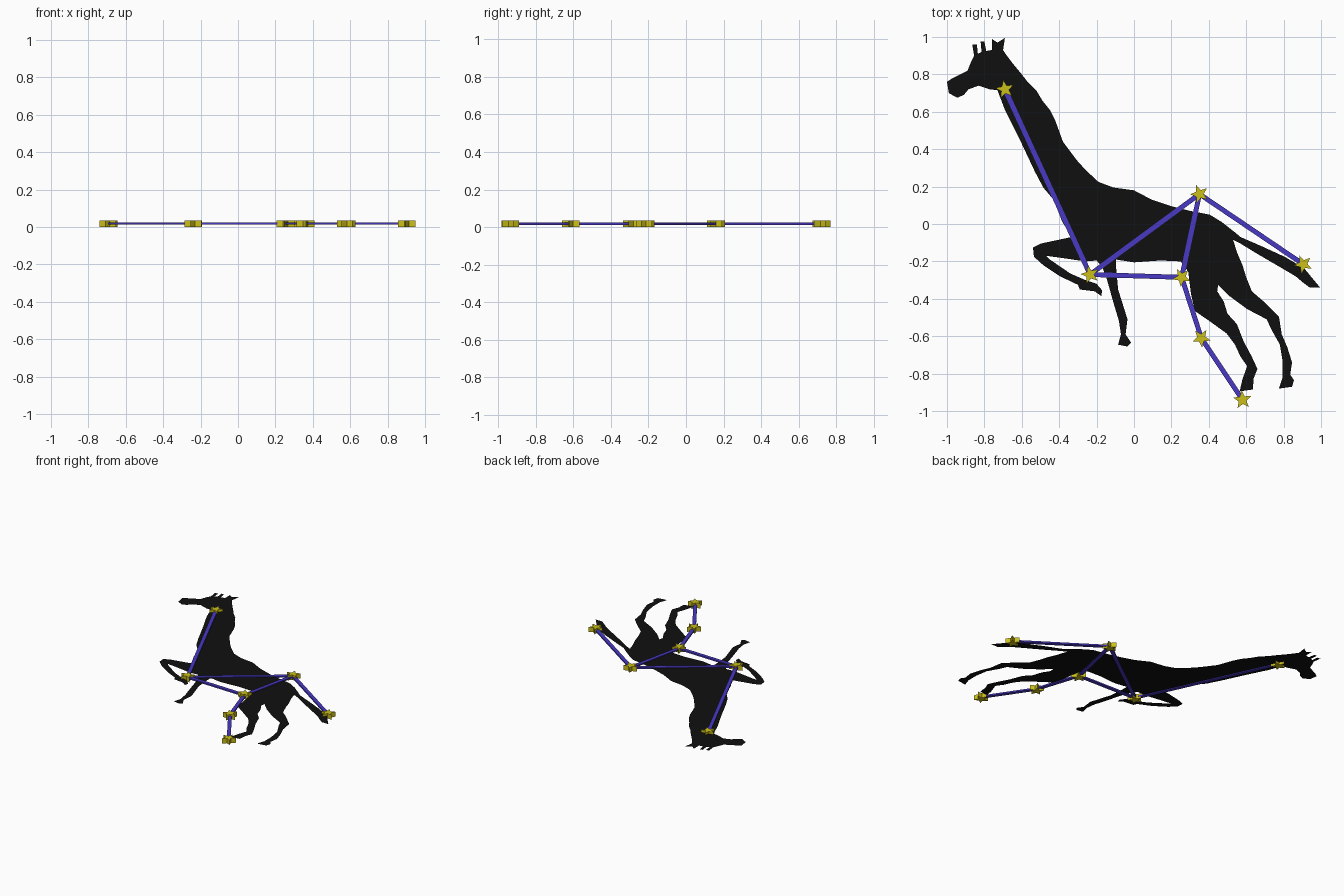
import bpy, bmesh, math
from mathutils import Vector

if "Cube" in bpy.data.objects:
    bpy.data.objects.remove(bpy.data.objects["Cube"])

MID = 0.018      # height of the flat silhouette and the centre of bars and stars


def material(name, colour):
    m = bpy.data.materials.new(name)
    m.diffuse_color = (*colour, 1)
    m.use_nodes = True
    m.node_tree.nodes["Principled BSDF"].inputs["Base Color"].default_value = m.diffuse_color
    return m


BLACK = material("black", (0.005, 0.005, 0.005))
BLUE = material("blue", (0.065, 0.04, 0.55))
YELLOW = material("yellow", (0.6, 0.52, 0.01))


def flat_shape(name, points, mat, z=MID, depth=0):
    """Flat polygon facing up; extruded downwards evenly around z if depth is given."""
    bm = bmesh.new()
    face = bm.faces.new([bm.verts.new((x, y, z - depth / 2)) for x, y in points])
    face.normal_update()
    if face.normal.z < 0:
        face.normal_flip()
    if depth:
        new = bmesh.ops.extrude_face_region(bm, geom=[face], use_keep_orig=True)["geom"]
        bmesh.ops.translate(bm, vec=(0, 0, depth),
                            verts=[g for g in new if isinstance(g, bmesh.types.BMVert)])
        bmesh.ops.recalc_face_normals(bm, faces=bm.faces)
    bmesh.ops.triangulate(bm, faces=[f for f in bm.faces if len(f.verts) > 4])
    mesh = bpy.data.meshes.new(name)
    bm.to_mesh(mesh)
    bm.free()
    mesh.materials.append(mat)
    obj = bpy.data.objects.new(name, mesh)
    bpy.context.collection.objects.link(obj)
    return obj


def silhouette(name, points):
    """Outline given in hundredths of a unit."""
    flat_shape(name, [(x / 100, y / 100) for x, y in points], BLACK)


# Head with horns and ear
silhouette("head", [
    (-100, 76), (-99, 70), (-94.5, 67.5), (-91, 69), (-88.5, 72), (-83, 74), (-77, 72),
    (-73, 71.5), (-65, 86), (-68, 90), (-70, 93), (-69, 99.5), (-73, 97), (-76, 99),
    (-76, 93), (-79, 92.5), (-80, 97.5), (-82, 97.5), (-81.5, 92), (-83.5, 91),
    (-84, 96), (-86.5, 96), (-85.5, 90), (-87, 87), (-89, 82), (-93, 80), (-97, 78)])

# Neck
silhouette("neck", [
    (-65, 86), (-60, 80), (-56.5, 75.5), (-52, 71), (-49, 66), (-45, 61), (-42, 55),
    (-38, 44), (-30.5, 34), (-26, 29), (-19, 22.5), (-33.5, -7), (-38.5, 1.5), (-43, 13),
    (-48.5, 19.5), (-53, 28), (-61, 45), (-69, 61), (-73, 71.5)])

# Torso
silhouette("torso", [
    (-19, 22.5), (-11, 19.5), (0, 18), (9.5, 13), (20, 9.5), (30, 7), (40.5, 5), (47, 1),
    (54, -4.5), (53, -8.5), (55, -15), (58, -22), (60, -28.5), (63, -36), (45, -32.5),
    (44.5, -36), (30.5, -37.5), (29, -25.5), (25, -20), (14, -19.5), (0, -20.5),
    (-9.5, -19), (-20, -19.5), (-26, -20), (-33.5, -7)])

# Tail
silhouette("tail", [
    (53, -8.5), (54, -4.5), (57, -7), (68.5, -12), (80.5, -17.5), (86.5, -21), (90, -22.5),
    (99.5, -34), (94, -34), (90, -31), (86.5, -28), (78, -23), (66, -16), (57, -10.5)])

# Hind legs
silhouette("hind_leg_far", [
    (63, -36), (70, -42), (77.5, -49.5), (79, -59), (82, -66), (84.5, -74), (83.5, -80.5),
    (85.5, -83.5), (84.5, -87), (77.5, -88), (79.5, -82), (79.5, -73.5), (78, -64.5),
    (73.5, -56.5), (71, -51), (60.5, -45.5), (51, -38.5), (45, -32.5)])
silhouette("hind_leg_near", [
    (44.5, -36), (48, -41.5), (50, -48), (55, -53.5), (58.5, -62.5), (63, -71),
    (66, -77.5), (64, -82.5), (63.5, -88.5), (56.5, -89.5), (58, -83), (60.5, -76),
    (57, -71), (54, -64.5), (49.5, -58.5), (40.5, -52), (32.5, -46.5), (30.5, -37.5)])

# Front legs
silhouette("front_leg_straight", [
    (-9.5, -19), (-9.5, -24), (-8.5, -35), (-5.5, -44.5), (-3.5, -51), (-4.5, -59),
    (-1.5, -63.5), (-3.5, -65.5), (-8.5, -64.5), (-7, -59), (-8, -52), (-11, -42),
    (-14.5, -29.5), (-17, -23), (-20, -19.5)])
silhouette("front_leg_folded", [
    (-33.5, -7), (-50, -10.5), (-54, -12.5), (-53.5, -17.5), (-48.5, -22), (-39.5, -28),
    (-30, -32.5), (-29, -35), (-21, -36), (-17.5, -38.5), (-17, -35.5), (-20, -32),
    (-26, -30), (-34, -26.5), (-45, -19), (-47, -17), (-39.5, -18), (-26, -20)])

# Star positions with their rotation in degrees
stars = {
    "neck": (-0.69, 0.72, 10), "chest": (-0.235, -0.27, 15), "belly": (0.255, -0.285, 30),
    "rump": (0.35, 0.16, 20), "tail": (0.905, -0.215, 25), "knee": (0.36, -0.61, 40),
    "foot": (0.58, -0.94, 5)}
for part, (x, y, turn) in stars.items():
    ring = []
    for i in range(10):
        r = 0.022 if i % 2 else 0.051
        a = math.radians(90 + turn + 36 * i)
        ring.append((x + r * math.cos(a), y + r * math.sin(a)))
    flat_shape("star_" + part, ring, YELLOW, depth=2 * MID - 0.003 + 0.003)

# Connecting bars
links = [("neck", "chest"), ("chest", "rump"), ("chest", "belly"), ("rump", "belly"),
         ("rump", "tail"), ("belly", "knee"), ("knee", "foot")]
for a, b in links:
    p, q = Vector(stars[a][:2]), Vector(stars[b][:2])
    d = (q - p).normalized()
    n = Vector((-d.y, d.x)) * 0.013
    flat_shape(f"bar_{a}_{b}", [p + n, q + n, q - n, p - n], BLUE, depth=0.011)
